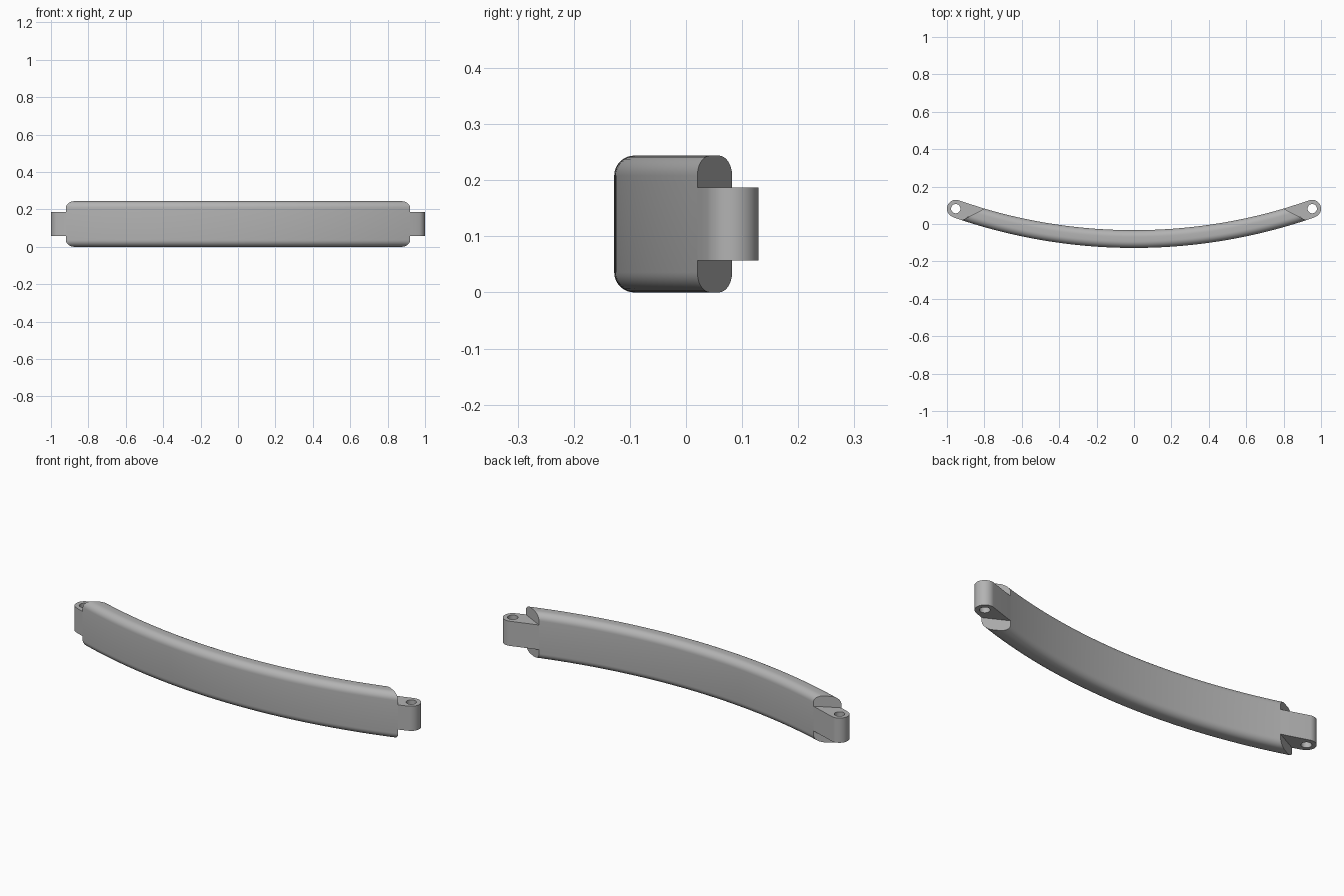
import bpy, bmesh, math
from mathutils import Vector

cube = bpy.data.objects.get("Cube")
if cube:
    bpy.data.objects.remove(cube, do_unlink=True)

# Main dimensions
CENTRE = Vector((0, 2.802))          # centre of the bow in plan
R_OUT, R_IN = 2.93, 2.835            # front and back radii
HEIGHT, ROUND = 0.244, 0.036         # bar height and edge rounding
INNER, OUTER = Vector((0.80, 0.082)), Vector((0.92, 0.020))  # slanted end cut
PIN, EYE_R, HOLE_R = Vector((0.953, 0.082)), 0.047, 0.025
LUG_HALF = 0.065

grey = bpy.data.materials.new("grey")
grey.use_nodes = True
grey.diffuse_color = (0.45, 0.45, 0.45, 1)
grey.node_tree.nodes["Principled BSDF"].inputs["Base Color"].default_value = (0.45, 0.45, 0.45, 1)


def finish(obj):
    """Clean the mesh, colour it and smooth its curved sides."""
    bm = bmesh.new()
    bm.from_mesh(obj.data)
    bmesh.ops.remove_doubles(bm, verts=bm.verts, dist=0.0001)
    bmesh.ops.recalc_face_normals(bm, faces=bm.faces)
    bm.to_mesh(obj.data)
    bm.free()
    obj.data.materials.clear()
    obj.data.materials.append(grey)
    bpy.ops.object.select_all(action='DESELECT')
    obj.select_set(True)
    bpy.context.view_layer.objects.active = obj
    bpy.ops.object.shade_smooth_by_angle(angle=math.radians(30))


def swing(p):
    """Angle of a plan point around the bow centre, from straight ahead."""
    d = p - CENTRE
    return math.atan2(d.x, -d.y)


def on_bow(radius, angle):
    return CENTRE + radius * Vector((math.sin(angle), -math.cos(angle)))


# Curved bar: rounded section swept along the bow, ends trimmed on the slant
section = []
corners = [(R_OUT - ROUND, HEIGHT - ROUND, 0), (R_IN + ROUND, HEIGHT - ROUND, 90),
           (R_IN + ROUND, ROUND, 180), (R_OUT - ROUND, ROUND, 270)]
for r, z, start in corners:
    for i in range(9):
        a = math.radians(start + 90 * i / 8)
        section.append((r + ROUND * math.cos(a), z + ROUND * math.sin(a)))

STEPS = 64
bm = bmesh.new()
rings = []
for k in range(STEPS + 1):
    t = 2 * k / STEPS - 1
    ring = []
    for r, z in section:
        end = INNER.lerp(OUTER, (r - R_IN) / (R_OUT - R_IN))
        p = on_bow(r, t * swing(end))
        ring.append(bm.verts.new((p.x, p.y, z)))
    rings.append(ring)
n = len(section)
for a, b in zip(rings, rings[1:]):
    for i in range(n):
        j = (i + 1) % n
        bm.faces.new((a[i], a[j], b[j], b[i]))
bm.faces.new(rings[0])
bm.faces.new(rings[-1])
mesh = bpy.data.meshes.new("curved_bar")
bm.to_mesh(mesh)
bm.free()
bar = bpy.data.objects.new("curved_bar", mesh)
bpy.context.collection.objects.link(bar)
finish(bar)


# Hinge lugs: tapered plan outline with a round eye and a pin hole
def arc(radius, start, stop, count):
    return [PIN + radius * Vector((math.cos(a), math.sin(a)))
            for a in (start + (stop - start) * i / count for i in range(count + 1))]


reach = swing(PIN)
outline = [INNER]
outline += [on_bow(R_OUT, swing(OUTER) + (reach - swing(OUTER)) * i / 4) for i in range(4)]
back_tangent = math.pi / 2 + math.asin(EYE_R / (PIN - INNER).length)
outline += arc(EYE_R, reach - math.pi / 2, back_tangent, 28)
hole = arc(HOLE_R, 0, 2 * math.pi, 32)[:-1]

for name, side in (("left_lug", 1), ("right_lug", -1)):
    curve = bpy.data.curves.new(name, 'CURVE')
    curve.dimensions = '2D'
    curve.fill_mode = 'BOTH'
    curve.extrude = LUG_HALF
    for loop in (outline, hole):
        spline = curve.splines.new('POLY')
        spline.points.add(len(loop) - 1)
        for point, p in zip(spline.points, loop):
            point.co = (side * p.x, p.y, 0, 1)
        spline.use_cyclic_u = True
    lug = bpy.data.objects.new(name, curve)
    lug.location.z = HEIGHT / 2
    bpy.context.collection.objects.link(lug)
    bpy.ops.object.select_all(action='DESELECT')
    lug.select_set(True)
    bpy.context.view_layer.objects.active = lug
    bpy.ops.object.convert(target='MESH')
    finish(bpy.context.view_layer.objects.active)
